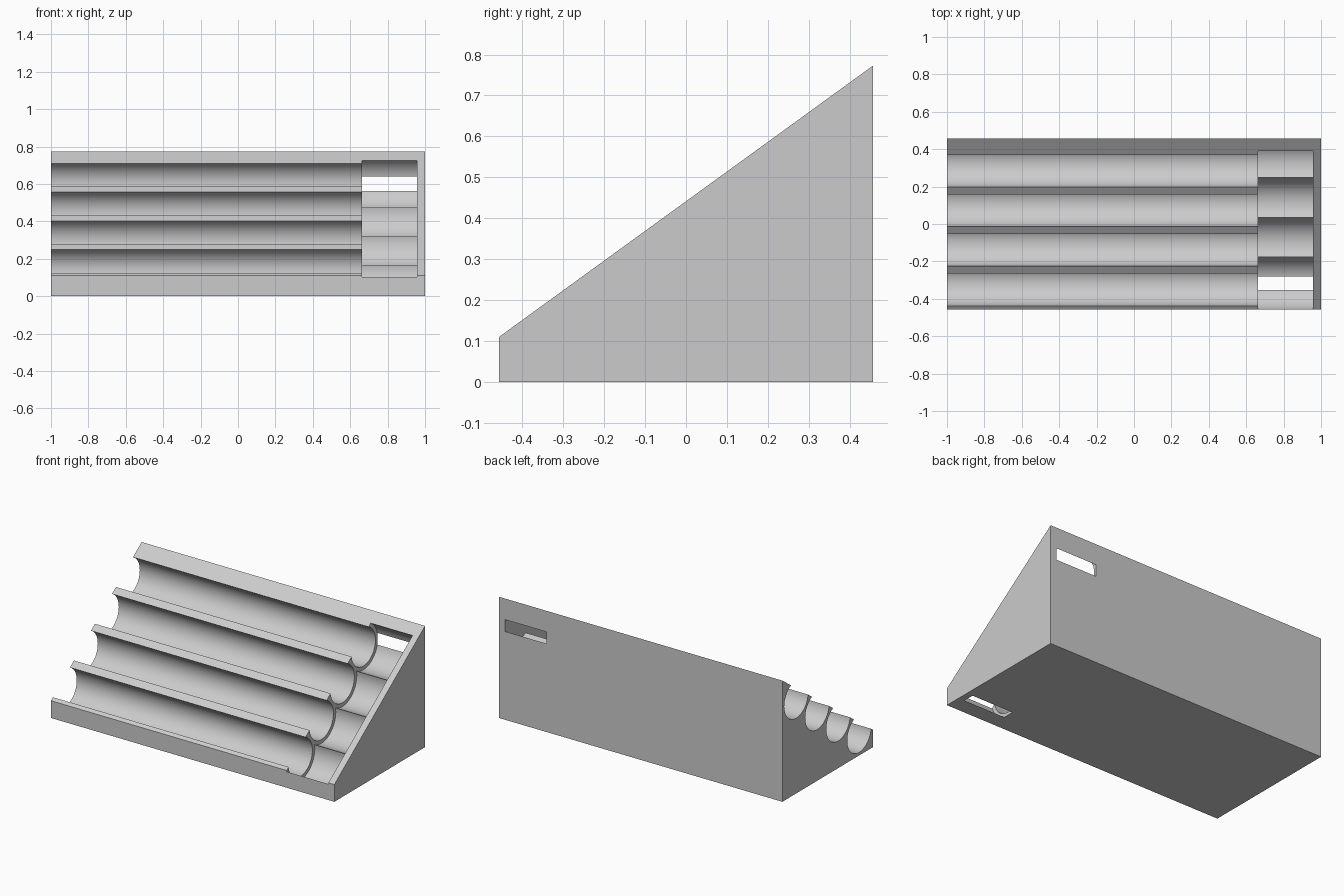
import bpy, bmesh, math
from mathutils import Matrix

if "Cube" in bpy.data.objects:
    bpy.data.objects.remove(bpy.data.objects["Cube"], do_unlink=True)

HALF_Y, FRONT_Z, BACK_Z = 0.457, 0.11, 0.773
TOP_Y, TOP_Z = 0.3175, 0.601        # axis of the highest channel
STEP_Y, STEP_Z = 0.2117, 0.1537     # offset to the next channel down

grey = bpy.data.materials.new("plain grey")
grey.use_nodes = True
colour = (0.6, 0.6, 0.6, 1)
grey.diffuse_color = colour
grey.node_tree.nodes["Principled BSDF"].inputs["Base Color"].default_value = colour


def finish(name, bm):
    bmesh.ops.recalc_face_normals(bm, faces=bm.faces)
    mesh = bpy.data.meshes.new(name)
    bm.to_mesh(mesh)
    bm.free()
    mesh.materials.append(grey)
    obj = bpy.data.objects.new(name, mesh)
    bpy.context.collection.objects.link(obj)
    return obj


def rod(name, x0, x1, radius, y, z):
    bm = bmesh.new()
    place = Matrix.Translation(((x0 + x1) / 2, y, z)) @ Matrix.Rotation(math.pi / 2, 4, "Y")
    bmesh.ops.create_cone(bm, cap_ends=True, segments=96, radius1=radius,
                          radius2=radius, depth=x1 - x0, matrix=place)
    return finish(name, bm)


def carve(target, cutter):
    cutter.hide_render = True
    mod = target.modifiers.new("carve", "BOOLEAN")
    mod.operation = "DIFFERENCE"
    mod.solver = "EXACT"
    mod.object = cutter
    bpy.context.view_layer.objects.active = target
    bpy.ops.object.modifier_apply(modifier=mod.name)
    bpy.data.objects.remove(cutter, do_unlink=True)


# Sloped wedge body
bm = bmesh.new()
profile = [(-HALF_Y, 0), (HALF_Y, 0), (HALF_Y, BACK_Z), (-HALF_Y, FRONT_Z)]
side = bm.faces.new([bm.verts.new((-1, y, z)) for y, z in profile])
ext = bmesh.ops.extrude_face_region(bm, geom=[side])
bmesh.ops.translate(bm, vec=(2, 0, 0),
                    verts=[v for v in ext["geom"] if isinstance(v, bmesh.types.BMVert)])
body = finish("sloped_rack", bm)

# Four long channels, each ending in a wider pocket
for i in range(4):
    y, z = TOP_Y - i * STEP_Y, TOP_Z - i * STEP_Z
    carve(body, rod("channel_cutter", -1.1, 0.7, 0.1205, y, z))
    carve(body, rod("pocket_cutter", 0.663, 0.958, 0.1445, y, z))

# Smooth channels with crisp edges
bpy.ops.object.select_all(action="DESELECT")
body.select_set(True)
bpy.context.view_layer.objects.active = body
bpy.ops.object.shade_smooth_by_angle(angle=math.radians(25))
